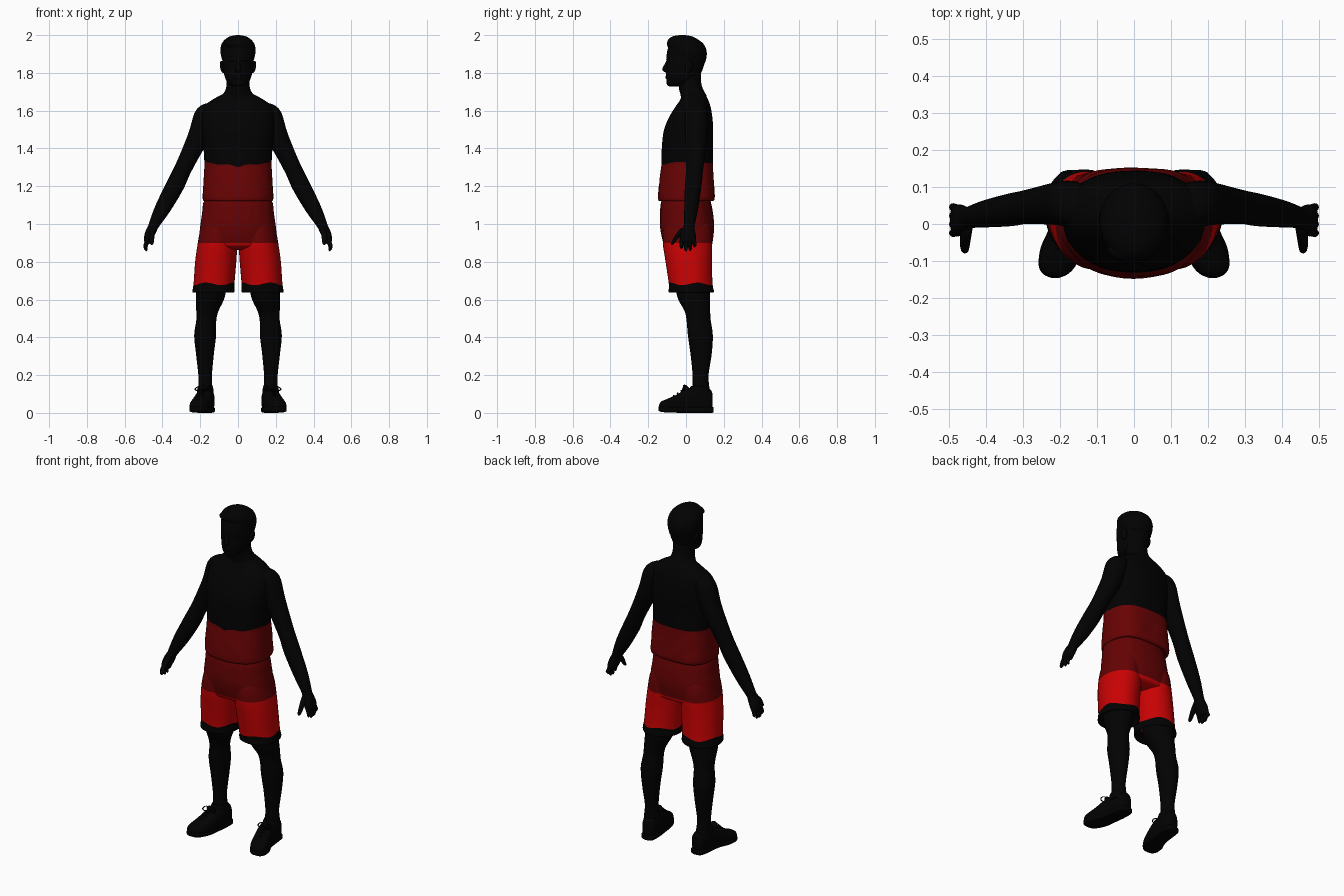
import bpy, math
from mathutils import Vector


def material(name, rgb):
    m = bpy.data.materials.new(name)
    m.diffuse_color = (*rgb, 1)
    return m


SKIN = material("dark skin", (0.0007, 0.0006, 0.0006))
BLACK = material("black cloth", (0.0005, 0.0005, 0.0005))
JERSEY_RED = material("deep red", (0.14, 0.0008, 0.0012))
SHORTS_RED = material("maroon", (0.13, 0.0006, 0.001))
BRIGHT = material("bright red", (0.58, 0.0006, 0.001))
X, Y, Z = Vector((1, 0, 0)), Vector((0, 1, 0)), Vector((0, 0, 1))


def spline(secs, steps):
    """Smoothly interpolate section tuples (centre x, y, z, radius u, radius v)."""
    out = []
    n = len(secs)
    for i in range(n - 1):
        a, b, c, d = (secs[max(i - 1, 0)], secs[i], secs[i + 1], secs[min(i + 2, n - 1)])
        for s in range(steps):
            t = s / steps
            out.append([0.5 * (2 * q + (r - p) * t + (2 * p - 5 * q + 4 * r - w) * t * t
                               + (3 * q - p - 3 * r + w) * t ** 3)
                        for p, q, r, w in zip(a, b, c, d)])
    out.append(list(secs[-1]))
    return out


def loft(name, secs, mats, u=X, v=Y, power=2.0, sides=32, steps=4, pick=None,
         shape=None, mirror=False, angle=50):
    verts, faces, ids = [], [], []
    rings = spline(secs, steps)
    for cx, cy, cz, ru, rv in rings:
        for k in range(sides):
            a = math.tau * k / sides
            c, s = math.cos(a), math.sin(a)
            pu = math.copysign(abs(c) ** (2 / power), c) * max(ru, 0.001)
            pv = math.copysign(abs(s) ** (2 / power), s) * max(rv, 0.001)
            verts.append(Vector((cx, cy, cz)) + u * pu + v * pv)
    for i in range(len(rings) - 1):
        for k in range(sides):
            j = (k + 1) % sides
            f = [i * sides + k, i * sides + j, (i + 1) * sides + j, (i + 1) * sides + k]
            faces.append(f)
            ids.append(pick(sum(verts[q].z for q in f) / 4) if pick else 0)
    for start in (0, (len(rings) - 1) * sides):
        faces.append(list(range(start, start + sides)))
        ids.append(pick(verts[start].z) if pick else 0)
    if shape:
        verts = [shape(p) for p in verts]
    me = bpy.data.meshes.new(name)
    me.from_pydata([tuple(p) for p in verts], [], faces)
    for m in mats:
        me.materials.append(m)
    me.polygons.foreach_set("material_index", ids)
    ob = bpy.data.objects.new(name, me)
    bpy.context.collection.objects.link(ob)
    finish(ob, mirror, angle)
    return ob


def finish(ob, mirror, angle=50):
    bpy.ops.object.select_all(action='DESELECT')
    bpy.context.view_layer.objects.active = ob
    ob.select_set(True)
    bpy.ops.object.mode_set(mode='EDIT')
    bpy.ops.mesh.select_all(action='SELECT')
    bpy.ops.mesh.normals_make_consistent(inside=False)
    bpy.ops.object.mode_set(mode='OBJECT')
    bpy.ops.object.shade_smooth_by_angle(angle=math.radians(angle))
    if mirror:
        mod = ob.modifiers.new("mirror", 'MIRROR')
        mod.use_mirror_merge = False


def ball(name, loc, size, mat, mirror=False, rot=(0, 0, 0)):
    bpy.ops.mesh.primitive_uv_sphere_add(segments=20, ring_count=12)
    ob = bpy.context.object
    ob.name = name
    ob.location, ob.scale, ob.rotation_euler = loc, size, rot
    bpy.ops.object.transform_apply(location=True, rotation=True, scale=True)
    ob.data.materials.append(mat)
    finish(ob, mirror)


# Jersey: black chest with a dipping edge above a red waist, broad flat back
def jersey_shape(p):
    near = math.exp(-((p.z - 1.322) / 0.03) ** 2)
    if p.y < 0:
        p.z += near * (0.006 * math.sin(abs(p.x) * 45) - 0.022 * math.exp(-(p.x / 0.06) ** 2))
    elif p.z < 1.45:
        p.y *= 1 + 0.25 * (p.x / 0.185) ** 2 * min(1, (1.45 - p.z) / 0.2)
    fold = math.exp(-((p.z - 1.2) / 0.07) ** 2)
    p.y *= 1 + 0.012 * fold * math.sin(p.x * 50 + p.z * 40)
    return p


loft("jersey", [(0, 0, 1.145, .15, .11), (0, 0, 1.122, .175, .137), (0, .002, 1.135, .187, .149),
                (0, .002, 1.2, .184, .146), (0, .004, 1.27, .18, .14), (0, .006, 1.322, .178, .137),
                (0, .008, 1.42, .184, .135), (0, .014, 1.5, .192, .13), (0, .026, 1.57, .192, .113),
                (0, .037, 1.62, .18, .093), (0, .043, 1.655, .14, .075), (0, .042, 1.685, .085, .06),
                (0, .04, 1.7, .05, .045)],
     [BLACK, JERSEY_RED], power=2.3, sides=64, pick=lambda z: int(z < 1.322), shape=jersey_shape)


# Shorts: maroon top, bright lower half, black hem
def shorts_pick(z):
    return 0 if z > 0.9 else 1 if z > 0.683 else 2


def gather(p):
    w = max(0, min(1, (p.z - 0.98) / 0.1))
    p.y *= 1 + 0.015 * w * math.sin(p.x * 130)
    return p


def leg_folds(p):
    a = math.atan2(p.y - .02, p.x - .13)
    k = 0.012 * max(0, min(1, (0.95 - p.z) / 0.25))
    p.x = .13 + (p.x - .13) * (1 + k * math.sin(5 * a))
    p.y = .02 + (p.y - .02) * (1 + k * math.sin(5 * a + 1))
    p.z += 0.007 * math.exp(-((p.z - 0.683) / 0.018) ** 2) * math.sin(4 * a)
    return p


SHORTS = [SHORTS_RED, BRIGHT, BLACK]
loft("shorts_waist", [(0, 0, 1.15, .165, .122), (0, 0, 1.11, .184, .133), (0, .003, 1.05, .191, .141),
                      (0, .006, .98, .201, .143), (0, .01, .9, .206, .13), (0, .013, .878, .19, .117),
                      (0, .014, .862, .08, .07)],
     SHORTS, power=2.25, sides=64, pick=shorts_pick, shape=gather)
loft("shorts_leg", [(.098, .006, 1.06, .07, .1), (.102, .008, .98, .095, .126),
                    (.108, .008, .9, .105, .131), (.118, .014, .8, .109, .123),
                    (.127, .024, .683, .108, .116), (.13, .027, .645, .111, .12),
                    (.13, .027, .639, .105, .114), (.13, .03, .66, .095, .1), (.13, .03, .7, .06, .07)],
     SHORTS, power=2.05, sides=40, pick=shorts_pick, shape=leg_folds, mirror=True)

# Legs
loft("leg", [(.135, .035, .74, .08, .095), (.145, .04, .62, .077, .088), (.162, .06, .54, .059, .068),
             (.168, .067, .49, .053, .064), (.174, .076, .41, .058, .066), (.175, .08, .31, .047, .056),
             (.174, .077, .2, .036, .042), (.173, .078, .14, .037, .044), (.173, .075, .08, .035, .04)],
     [SKIN], mirror=True)


# Shoes with soles, ankle collars and laces
def on_floor(p):
    p.z = max(p.z, 0.008)
    return p


loft("shoe", [(.165, .141, .065, .012, .03), (.165, .128, .065, .036, .06), (.169, .07, .064, .045, .07),
              (.176, .01, .062, .047, .068), (.19, -.05, .046, .053, .05), (.206, -.105, .036, .05, .036),
              (.212, -.132, .034, .034, .026), (.213, -.142, .034, .01, .01)],
     [BLACK], v=Z, power=2.6, shape=on_floor, mirror=True)
loft("sole", [(.164, .146, .016, .014, .014), (.165, .132, .016, .04, .016), (.169, .07, .016, .046, .016),
              (.178, .0, .016, .047, .016), (.194, -.06, .017, .057, .016), (.207, -.11, .019, .051, .016),
              (.212, -.135, .021, .034, .015), (.213, -.146, .022, .01, .01)],
     [BLACK], v=Z, power=4, sides=24, mirror=True)
loft("shoe_collar", [(.174, .068, .09, .045, .058), (.173, .072, .13, .042, .053),
                     (.173, .075, .142, .037, .046), (.173, .075, .13, .03, .04)],
     [BLACK], mirror=True)
ball("shoe_tongue", (.182, .006, .12), (.026, .016, .034), BLACK, True, (.6, 0, 0))
for i in range(4):
    loft(f"lace_{i}", [(.155 + .006 * i, .003 - .02 * i, .113 - .013 * i, .005, .005),
                       (.182 + .005 * i, -.004 - .02 * i, .13 - .013 * i, .005, .005),
                       (.209 + .004 * i, .003 - .02 * i, .113 - .013 * i, .005, .005)],
         [BLACK], u=Y, v=Z, sides=8, mirror=True)
for side in (-1, 1):
    bpy.ops.mesh.primitive_torus_add(major_radius=.016, minor_radius=.003, major_segments=16, minor_segments=6,
                                     location=(.184 + side * .022, -.012, .13), rotation=(.9, side * .3, 0))
    bpy.context.object.name = "lace_bow"
    bpy.context.object.scale = (1.3, .8, 1)
    bpy.ops.object.transform_apply(location=True, rotation=True, scale=True)
    bpy.context.object.data.materials.append(BLACK)
    finish(bpy.context.object, True)

# Arms, hands, fingers and thumbs
ACROSS = Vector((.92, 0, .38))
loft("arm", [(.13, .05, 1.635, .02, .03), (.15, .052, 1.61, .048, .055), (.175, .055, 1.565, .06, .062),
             (.207, .055, 1.468, .057, .058), (.258, .05, 1.36, .049, .05), (.297, .045, 1.28, .046, .045),
             (.335, .038, 1.2, .048, .044), (.397, .028, 1.085, .042, .037), (.445, .018, .995, .028, .029),
             (.453, .015, .97, .024, .03)],
     [SKIN], u=ACROSS, mirror=True)
loft("palm", [(.443, .017, 1.0, .023, .025), (.459, .012, .965, .027, .035), (.472, .01, .935, .025, .043),
              (.481, .01, .905, .018, .04), (.483, .01, .897, .008, .03)],
     [SKIN], u=ACROSS, power=2.4, sides=24, mirror=True)
for i, tip in enumerate((.868, .856, .858, .876)):
    y = -.022 + i * .021
    loft(f"finger_{i}", [(.476, y, .92, .012, .011), (.488, y * 1.1, .89, .012, .011),
                         (.489, y * 1.1, tip + .01, .01, .009), (.487, y * 1.1, tip, .003, .003)],
         [SKIN], u=ACROSS, sides=12, mirror=True)
loft("thumb", [(.45, -.005, .98, .015, .018), (.455, -.035, .95, .015, .017),
               (.457, -.058, .918, .013, .012), (.457, -.071, .897, .01, .008), (.457, -.074, .89, .004, .003)],
     [SKIN], sides=14, mirror=True)

# Neck and head
loft("neck", [(0, .045, 1.645, .125, .07), (0, .04, 1.68, .088, .068), (0, .028, 1.71, .066, .064),
              (0, .02, 1.75, .06, .06), (0, .017, 1.81, .06, .063)], [SKIN])
loft("head", [(0, -.06, 1.727, .02, .025), (0, -.052, 1.735, .04, .046), (0, -.03, 1.755, .06, .073),
              (0, -.016, 1.79, .073, .09), (0, -.006, 1.83, .08, .098), (0, .0, 1.88, .084, .104),
              (0, .004, 1.93, .086, .1), (0, .0, 1.965, .07, .08), (0, 0, 1.98, .03, .04)],
     [SKIN], power=2.15)
loft("nose", [(0, -.09, 1.868, .008, .012), (0, -.1, 1.845, .01, .014), (0, -.106, 1.82, .015, .02),
              (0, -.102, 1.806, .014, .014), (0, -.098, 1.802, .006, .006)], [SKIN], sides=16)
ball("lips", (0, -.098, 1.776), (.026, .011, .012), SKIN)
ball("chin", (0, -.083, 1.745), (.027, .02, .016), SKIN)
ball("brow", (.024, -.09, 1.87), (.028, .014, .014), SKIN, True, (0, 0, .2))
ball("ear", (.083, .015, 1.832), (.012, .02, .033), SKIN, True, (-.15, .15, 0))

# Hair: cropped sides with a raised front
loft("hair", [(0, .035, 1.845, .074, .062), (0, .02, 1.88, .087, .088), (0, .01, 1.915, .093, .099),
              (0, -.002, 1.95, .088, .097), (0, -.014, 1.975, .071, .081), (0, -.02, 1.993, .043, .052),
              (0, -.02, 2.0, .01, .015)], [BLACK])
ball("hair_front", (-.008, -.068, 1.955), (.064, .034, .026), BLACK)
